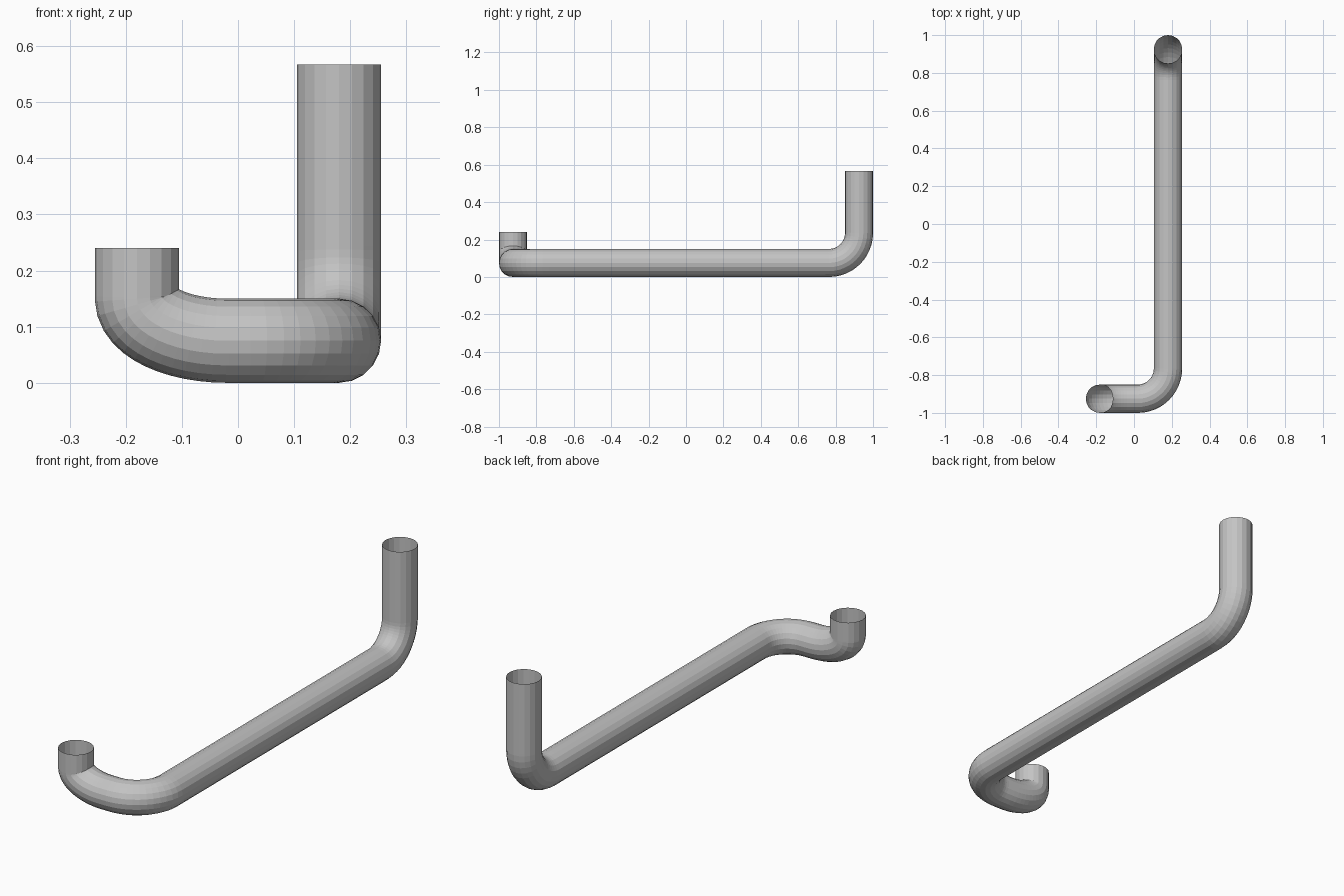
import bpy
from mathutils import Vector

cube = bpy.data.objects.get("Cube")
if cube:
    bpy.data.objects.remove(cube, do_unlink=True)

RADIUS = 0.075
KAPPA = 0.5523      # handle length for a quarter round bend
BEND = 0.16

# Centre line: start, three corners with (run in, run out), end
start = Vector((-0.18, -0.925, 0.24))
corners = [
    (Vector((-0.18, -0.925, RADIUS)), RADIUS, BEND),
    (Vector((0.18, -0.925, RADIUS)), BEND, BEND),
    (Vector((0.18, 0.925, RADIUS)), BEND, BEND),
]
end = Vector((0.18, 0.925, 0.567))

# Each corner becomes two knots with handles pulled towards the corner
stops = [start] + [c[0] for c in corners] + [end]
knots = [(start, start, start)]
for i, (corner, run_in, run_out) in enumerate(corners, 1):
    back = (stops[i - 1] - corner).normalized()
    ahead = (stops[i + 1] - corner).normalized()
    a, b = corner + back * run_in, corner + ahead * run_out
    knots.append((a, a + back * 0.01, a.lerp(corner, KAPPA)))
    knots.append((b, b.lerp(corner, KAPPA), b + ahead * 0.01))
knots.append((end, end, end))

# Open-ended tube swept along the centre line
curve = bpy.data.curves.new("pipe", "CURVE")
curve.dimensions = "3D"
curve.resolution_u = 12
curve.bevel_depth = RADIUS
curve.bevel_resolution = 8
curve.use_fill_caps = False
spline = curve.splines.new("BEZIER")
spline.bezier_points.add(len(knots) - 1)
for point, (co, left, right) in zip(spline.bezier_points, knots):
    point.handle_left_type = point.handle_right_type = "FREE"
    point.co, point.handle_left, point.handle_right = co, left, right
spline.use_smooth = False

pipe = bpy.data.objects.new("bent_pipe", curve)
bpy.context.collection.objects.link(pipe)

# Grey metal
grey = bpy.data.materials.new("grey_metal")
grey.use_nodes = True
colour = (0.55, 0.55, 0.55, 1)
grey.diffuse_color = colour
grey.node_tree.nodes["Principled BSDF"].inputs["Base Color"].default_value = colour
curve.materials.append(grey)

# Turn the swept curve into a flat-shaded mesh
bpy.ops.object.select_all(action="DESELECT")
pipe.select_set(True)
bpy.context.view_layer.objects.active = pipe
bpy.ops.object.convert(target="MESH")
bpy.ops.object.shade_flat()
